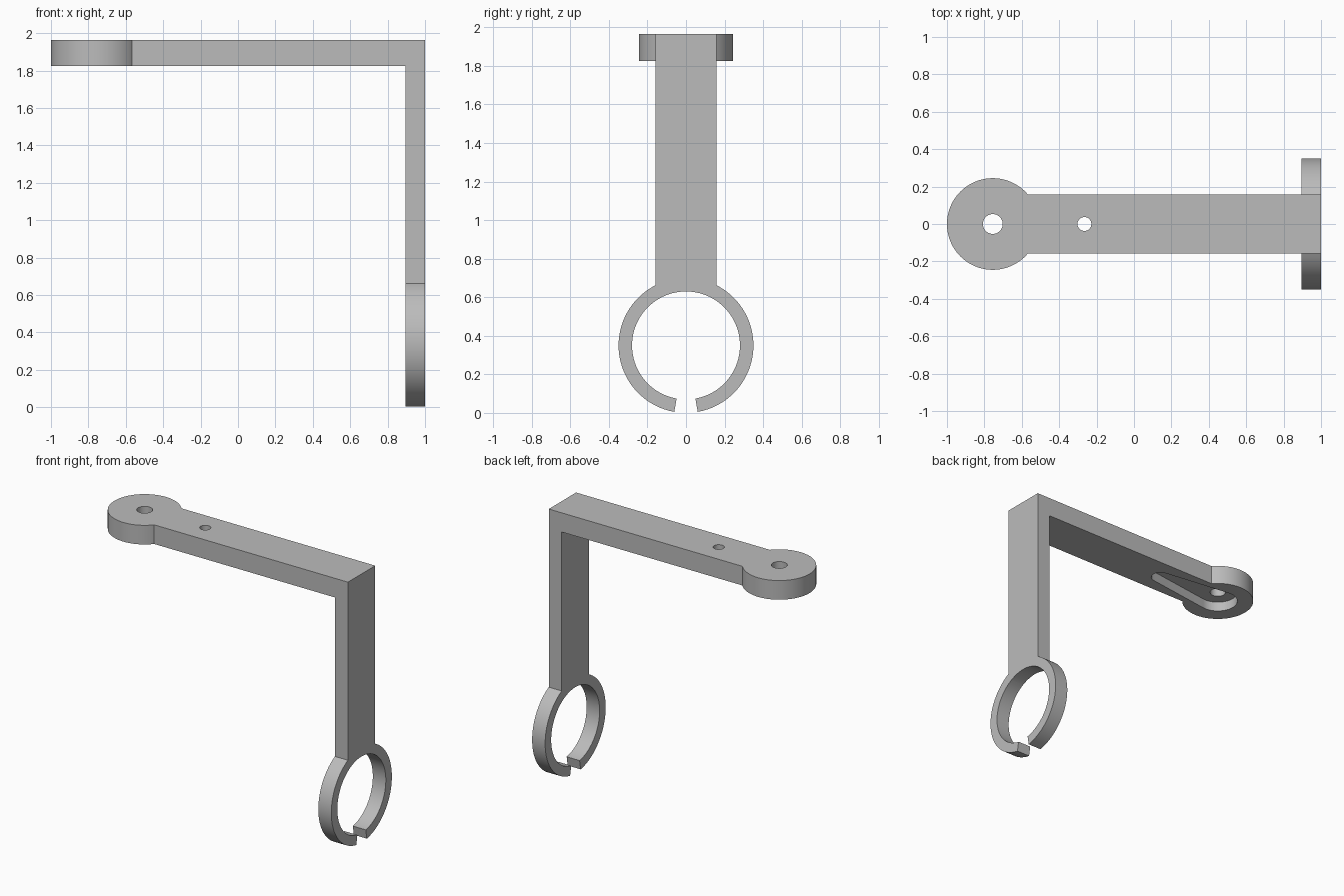
import bpy, bmesh, math
from mathutils import Vector

if "Cube" in bpy.data.objects:
    bpy.data.objects.remove(bpy.data.objects["Cube"], do_unlink=True)

TOP, BOTTOM = 1.965, 1.825        # horizontal arm
HALF = 0.158                      # half width of the strap
POST_IN, POST_OUT = 0.895, 1.0    # vertical post in x
HUB_X, SCREW_X = -0.755, -0.265
RING_Z, RING_R, BORE_R = 0.35, 0.35, 0.28

grey = bpy.data.materials.new("plain grey")
grey.use_nodes = True
colour = (0.5, 0.5, 0.5, 1)
grey.diffuse_color = colour
grey.node_tree.nodes["Principled BSDF"].inputs["Base Color"].default_value = colour


def prism(name, outline, place, lo, hi):
    """Extrude a 2D outline from lo to hi; place(u, v, w) maps it to 3D."""
    bm = bmesh.new()
    rings = [[bm.verts.new(place(u, v, w)) for u, v in outline] for w in (lo, hi)]
    n = len(outline)
    bm.faces.new(rings[0])
    bm.faces.new(rings[1][::-1])
    for i in range(n):
        j = (i + 1) % n
        bm.faces.new((rings[0][j], rings[0][i], rings[1][i], rings[1][j]))
    bmesh.ops.recalc_face_normals(bm, faces=bm.faces)
    mesh = bpy.data.meshes.new(name)
    bm.to_mesh(mesh)
    bm.free()
    mesh.materials.append(grey)
    obj = bpy.data.objects.new(name, mesh)
    bpy.context.collection.objects.link(obj)
    return obj


def arc(u, v, r, start=0, end=360, n=96):
    count = n if end - start >= 360 else n + 1
    angles = [math.radians(start + (end - start) * i / n) for i in range(count)]
    return [(u + r * math.cos(a), v + r * math.sin(a)) for a in angles]


def flat(u, v, w):       # outline seen from the top
    return Vector((u, v, w))


def side(u, v, w):       # outline seen from the right
    return Vector((w, u, v))


def front(u, v, w):      # outline seen from the front
    return Vector((u, w, v))


# L-shaped strap
bracket = prism("bracket", [(HUB_X, TOP), (POST_OUT, TOP), (POST_OUT, 0.6), (POST_IN, 0.6),
                            (POST_IN, BOTTOM), (HUB_X, BOTTOM)], front, -HALF, HALF)

# Hub disc and clip ring body
hub = prism("hub", arc(HUB_X, 0, 0.245), flat, BOTTOM, TOP)
ring = prism("ring", arc(0, RING_Z, RING_R), side, POST_IN, POST_OUT)

# Ring bore and the radial gap at its bottom
bore = prism("ring_bore", arc(0, RING_Z, BORE_R), side, 0.8, 1.1)
gap_w = 0.5 * math.tan(math.radians(10))
gap = prism("ring_gap", [(0, RING_Z), (-gap_w, RING_Z - 0.5), (gap_w, RING_Z - 0.5)],
            side, 0.8, 1.1)

# Through holes
hub_hole = prism("hub_hole", arc(HUB_X, 0, 0.053, n=48), flat, 1.7, 2.1)
screw_hole = prism("screw_hole", arc(SCREW_X, 0, 0.037, n=48), flat, 1.7, 2.1)

# Tapered pocket under the arm: two arcs joined by tangents
big, small, tip_x = 0.135, 0.065, -0.24
t = math.degrees(math.acos((big - small) / (tip_x - HUB_X)))
pocket = prism("pocket", arc(tip_x, 0, small, -t, t, 32) + arc(HUB_X, 0, big, t, 360 - t, 64),
               flat, 1.7, BOTTOM + 0.07)

bpy.context.view_layer.objects.active = bracket
bracket.select_set(True)
for tool, operation in ((hub, "UNION"), (ring, "UNION"), (bore, "DIFFERENCE"),
                        (gap, "DIFFERENCE"), (pocket, "DIFFERENCE"),
                        (hub_hole, "DIFFERENCE"), (screw_hole, "DIFFERENCE")):
    mod = bracket.modifiers.new(tool.name, "BOOLEAN")
    mod.operation, mod.solver, mod.object = operation, "EXACT", tool
    bpy.ops.object.modifier_apply(modifier=mod.name)
    bpy.data.objects.remove(tool, do_unlink=True)

bpy.ops.object.shade_smooth_by_angle(angle=math.radians(25))
